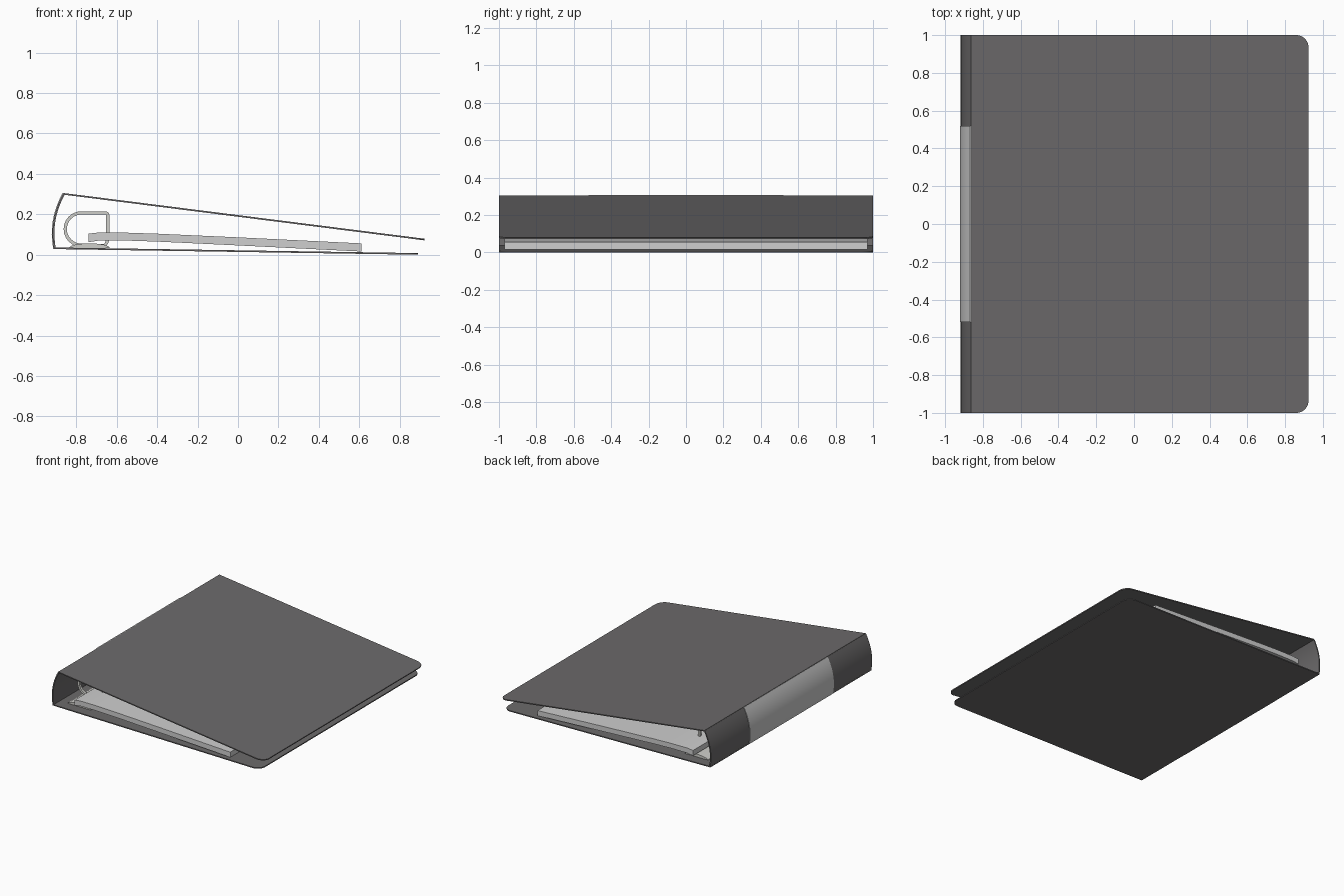
import bpy, bmesh, math
from mathutils import Vector

if "Cube" in bpy.data.objects:
    bpy.data.objects.remove(bpy.data.objects["Cube"])


def material(name, rgb):
    m = bpy.data.materials.new(name)
    m.diffuse_color = (*rgb, 1)
    m.use_nodes = True
    m.node_tree.nodes["Principled BSDF"].inputs["Base Color"].default_value = m.diffuse_color
    return m


COVER = material("charcoal vinyl", (0.150, 0.145, 0.147))
PAPER = material("white paper", (0.62, 0.62, 0.62))
METAL = material("ring metal", (0.62, 0.62, 0.59))


def extrude(name, outline, axis, depth, mat):
    """Solid made from a planar outline pushed along a direction."""
    bm = bmesh.new()
    face = bm.faces.new([bm.verts.new(p) for p in outline])
    new = bmesh.ops.extrude_face_region(bm, geom=[face])["geom"]
    bmesh.ops.translate(bm, vec=Vector(axis).normalized() * depth,
                        verts=[v for v in new if isinstance(v, bmesh.types.BMVert)])
    bmesh.ops.recalc_face_normals(bm, faces=bm.faces)
    mesh = bpy.data.meshes.new(name)
    bm.to_mesh(mesh)
    bm.free()
    mesh.materials.append(mat)
    ob = bpy.data.objects.new(name, mesh)
    bpy.context.collection.objects.link(ob)
    bpy.context.view_layer.objects.active = ob
    ob.select_set(True)
    bpy.ops.object.shade_smooth_by_angle(angle=math.radians(30))
    ob.select_set(False)
    return ob


def prism(name, profile, y0, y1, mat):
    return extrude(name, [(x, y0, z) for x, z in profile], (0, 1, 0), y1 - y0, mat)


def band(path, t, closed=False):
    """Offset a path to its left, returning both sides."""
    pts, n, side = [Vector(p) for p in path], len(path), []
    for i, p in enumerate(pts):
        a = pts[i - 1] if i or closed else p
        b = pts[(i + 1) % n] if i < n - 1 or closed else p
        d = (b - a).normalized()
        side.append(p + Vector((-d.y, d.x)) * t)
    return pts, side


def cover(name, hinge, edge, t, r=0.065):
    """Sloped board with two rounded corners at the free edge."""
    a, b = Vector((hinge[0], 0, hinge[1])), Vector((edge[0], 0, edge[1]))
    d, length = (b - a).normalized(), (b - a).length
    flat = [(0, -1)]
    for s in (-1, 1):
        arc = []
        for i in range(9):
            q = math.pi / 2 * i / 8
            arc.append((length - r + r * math.sin(q), s * (1 - r + r * math.cos(q))))
        flat += arc if s < 0 else arc[::-1]
    flat.append((0, 1))
    return extrude(name, [a + d * u + Vector((0, y, 0)) for u, y in flat],
                   (-d.z, 0, d.x), t, COVER)


# Boards
cover("top_cover", (-0.862, 0.297), (0.923, 0.071), 0.008)
cover("bottom_cover", (-0.912, 0.028), (0.89, 0.0), 0.008)

# Curved spine, from bottom hinge to top hinge
P0, P1, P2 = Vector((-0.910, 0.029)), Vector((-0.938, 0.170)), Vector((-0.864, 0.304))
spine = [P0 * (1 - t) ** 2 + P1 * 2 * t * (1 - t) + P2 * t * t
         for t in [i / 12 for i in range(13)]]
outer, inner = band(spine, -0.009)
prism("spine", outer + inner[::-1], -1, 1, COVER)

# Label wrapped on the spine
outer, raised = band(spine, 0.004)
prism("spine_label", outer + raised[::-1], -0.52, 0.52, PAPER)

# Stack of sheets, bending up over the ring plate
top = [(-0.74, 0.104), (-0.69, 0.110), (-0.55, 0.109), (-0.40, 0.104), (0.0, 0.086), (0.612, 0.056)]
under = [(0.612, 0.016), (0.0, 0.046), (-0.40, 0.065), (-0.55, 0.070), (-0.69, 0.070), (-0.74, 0.062)]
prism("paper_stack", top + under, -0.97, 0.97, PAPER)

# Domed plate carrying the rings
plate = [(-0.735 + 0.1 * math.cos(math.pi * i / 12),
          0.034 + 0.022 * math.sin(math.pi * i / 12)) for i in range(13)]
prism("ring_plate", plate, -0.92, 0.92, METAL)

# Three D-shaped rings
ring = [(-0.66, 0.038), (-0.643, 0.055), (-0.636, 0.075), (-0.636, 0.195),
        (-0.640, 0.209), (-0.652, 0.215)]
ring += [(-0.775 + 0.088 * math.cos(math.radians(a)), 0.127 + 0.088 * math.sin(math.radians(a)))
         for a in range(90, 271, 15)]
for k, y in enumerate((-0.75, 0, 0.75)):
    outside, inside = band(ring, 0.016, closed=True)
    n = len(ring)
    bm = bmesh.new()
    loops = [[bm.verts.new((p.x, y + dy, p.y)) for p in pts]
             for pts, dy in ((outside, -0.01), (inside, -0.01), (inside, 0.01), (outside, 0.01))]
    for j in range(4):
        for i in range(n):
            m = (i + 1) % n
            bm.faces.new((loops[j][i], loops[j][m], loops[(j + 1) % 4][m], loops[(j + 1) % 4][i]))
    bmesh.ops.recalc_face_normals(bm, faces=bm.faces)
    mesh = bpy.data.meshes.new(f"binder_ring_{k + 1}")
    bm.to_mesh(mesh)
    bm.free()
    mesh.materials.append(METAL)
    bpy.context.collection.objects.link(bpy.data.objects.new(mesh.name, mesh))
